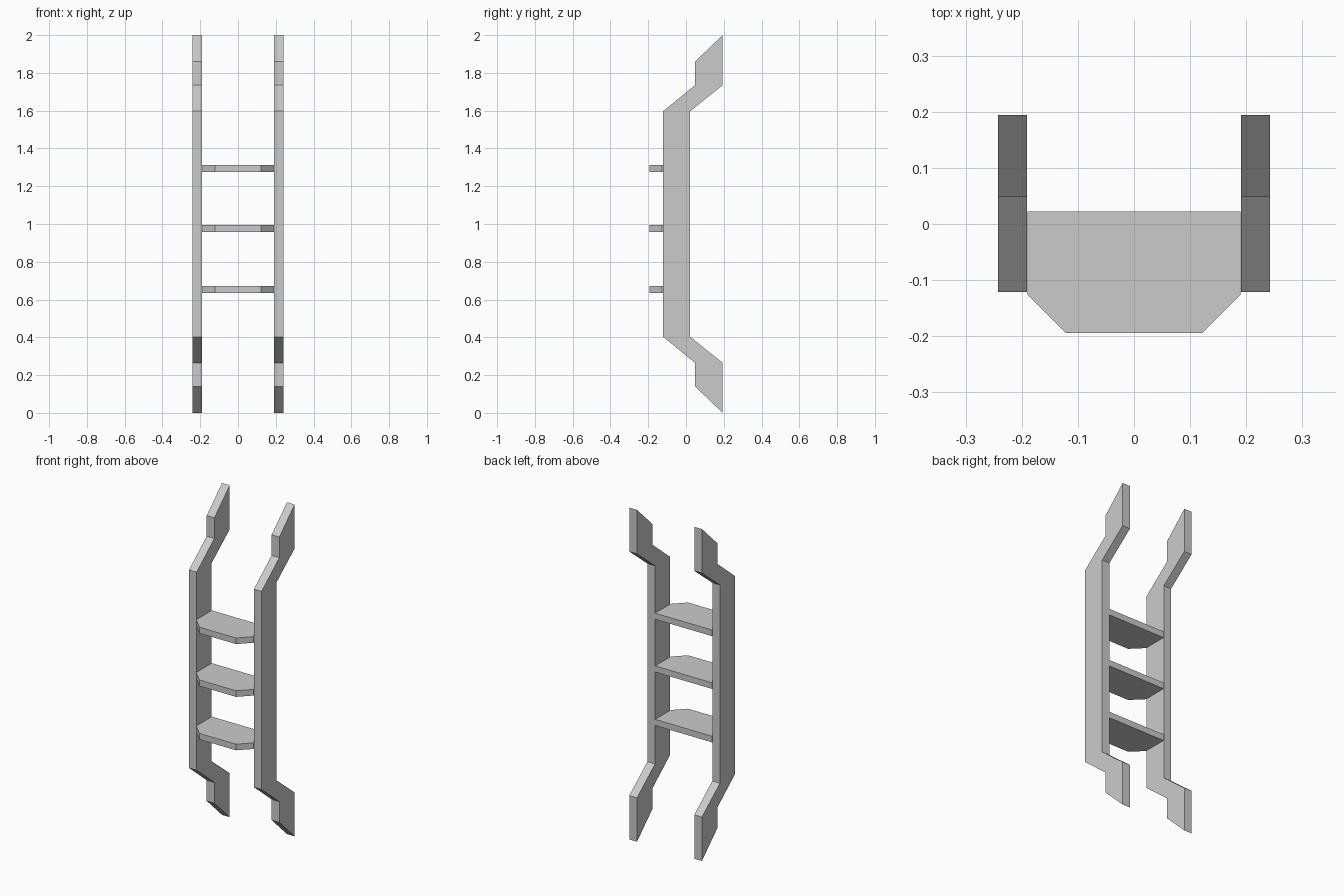
import bpy, bmesh
from mathutils import Vector

if "Cube" in bpy.data.objects:
    bpy.data.objects.remove(bpy.data.objects["Cube"])


def extrude(name, points, direction):
    """Closed prism from a planar outline."""
    bm = bmesh.new()
    face = bm.faces.new([bm.verts.new(p) for p in points])
    ext = bmesh.ops.extrude_face_region(bm, geom=[face])
    verts = [v for v in ext["geom"] if isinstance(v, bmesh.types.BMVert)]
    bmesh.ops.translate(bm, verts=verts, vec=Vector(direction))
    bmesh.ops.recalc_face_normals(bm, faces=bm.faces)
    mesh = bpy.data.meshes.new(name)
    bm.to_mesh(mesh)
    bm.free()
    obj = bpy.data.objects.new(name, mesh)
    bpy.context.collection.objects.link(obj)
    return obj


# Side rails: upper half profile (y, z), mirrored about mid height
upper = [(-0.121, 1.597), (0.048, 1.735), (0.048, 1.86),
         (0.194, 2.0), (0.194, 1.735), (0.022, 1.597)]
profile = upper + [(y, 2 - z) for y, z in reversed(upper)]
for name, x in (("left_rail", -0.242), ("right_rail", 0.191)):
    extrude(name, [(x, y, z) for y, z in profile], (0.051, 0, 0))

# Steps with chamfered front corners
half = [(0.19, 0.022), (0.19, -0.126), (0.122, -0.194)]
outline = half + [(-x, y) for x, y in reversed(half)]
for i, z in enumerate((0.635, 0.957, 1.275)):
    extrude(f"step_{i + 1}", [(x, y, z) for x, y in outline], (0, 0, 0.037))
